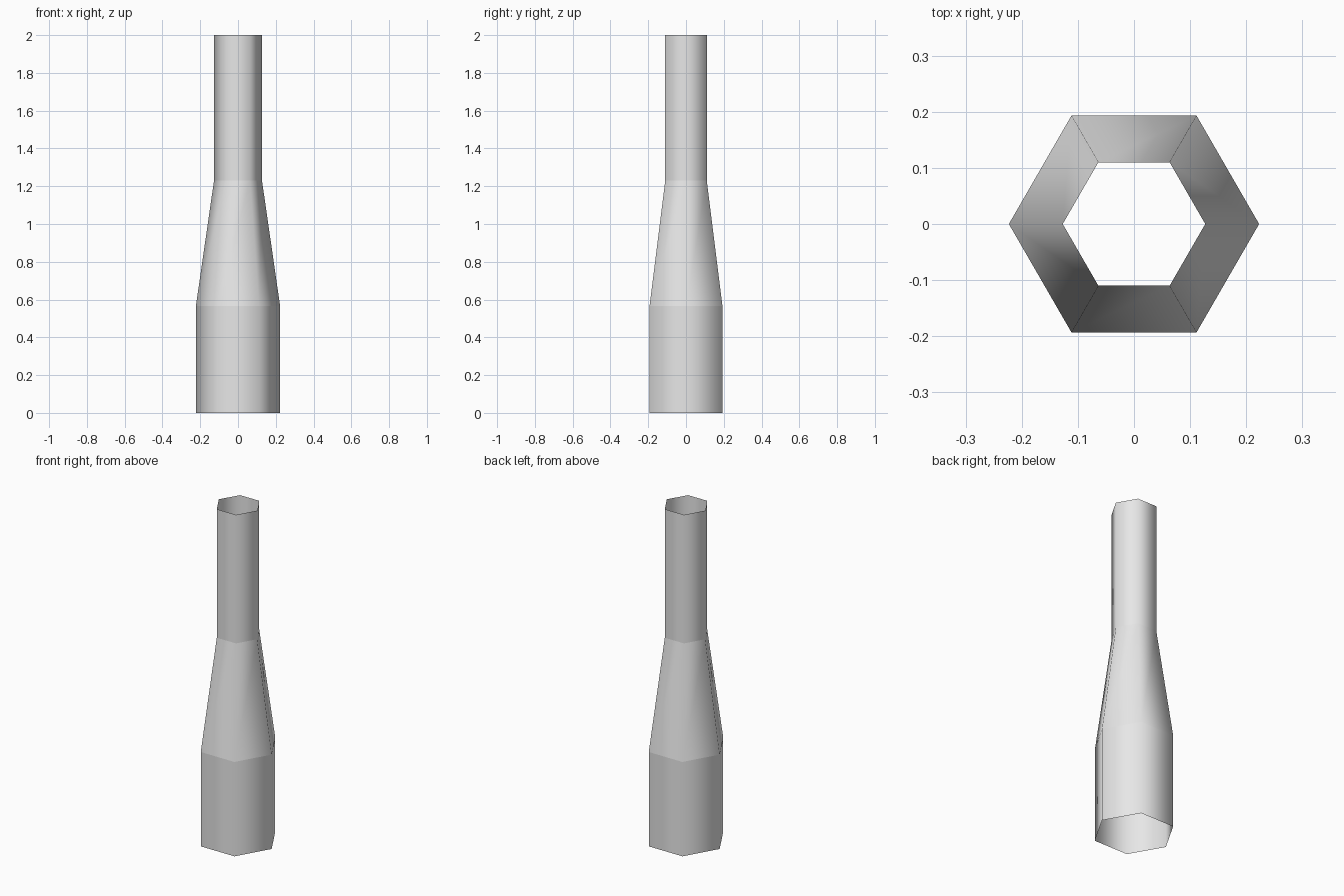
import bpy, bmesh
from math import cos, sin, pi

cube = bpy.data.objects.get("Cube")
if cube:
    bpy.data.objects.remove(cube, do_unlink=True)

SIDES = 6
# Radius and height of each ring, bottom to top
PROFILE = [(0.223, 0), (0.223, 0.565), (0.127, 1.23), (0.127, 2)]

# Plain grey material
grey = bpy.data.materials.new("light_grey")
grey.use_nodes = True
colour = (0.8, 0.8, 0.8, 1)
grey.diffuse_color = colour
grey.node_tree.nodes["Principled BSDF"].inputs["Base Color"].default_value = colour

# Open-ended hexagonal tube: wide base, taper, narrow neck
bm = bmesh.new()
rings = [[bm.verts.new((r * cos(2 * pi * i / SIDES), r * sin(2 * pi * i / SIDES), z))
          for i in range(SIDES)] for r, z in PROFILE]
for low, high in zip(rings, rings[1:]):
    for i in range(SIDES):
        j = (i + 1) % SIDES
        face = bm.faces.new((low[i], low[j], high[j], high[i]))
        face.smooth = True

# Smooth around the tube, crisp where the sections meet
for edge in bm.edges:
    a, b = edge.verts
    edge.smooth = abs(a.co.z - b.co.z) > 0.01

mesh = bpy.data.meshes.new("tapered_tube")
bm.to_mesh(mesh)
bm.free()
mesh.materials.append(grey)
tube = bpy.data.objects.new("tapered_tube", mesh)
bpy.context.collection.objects.link(tube)
